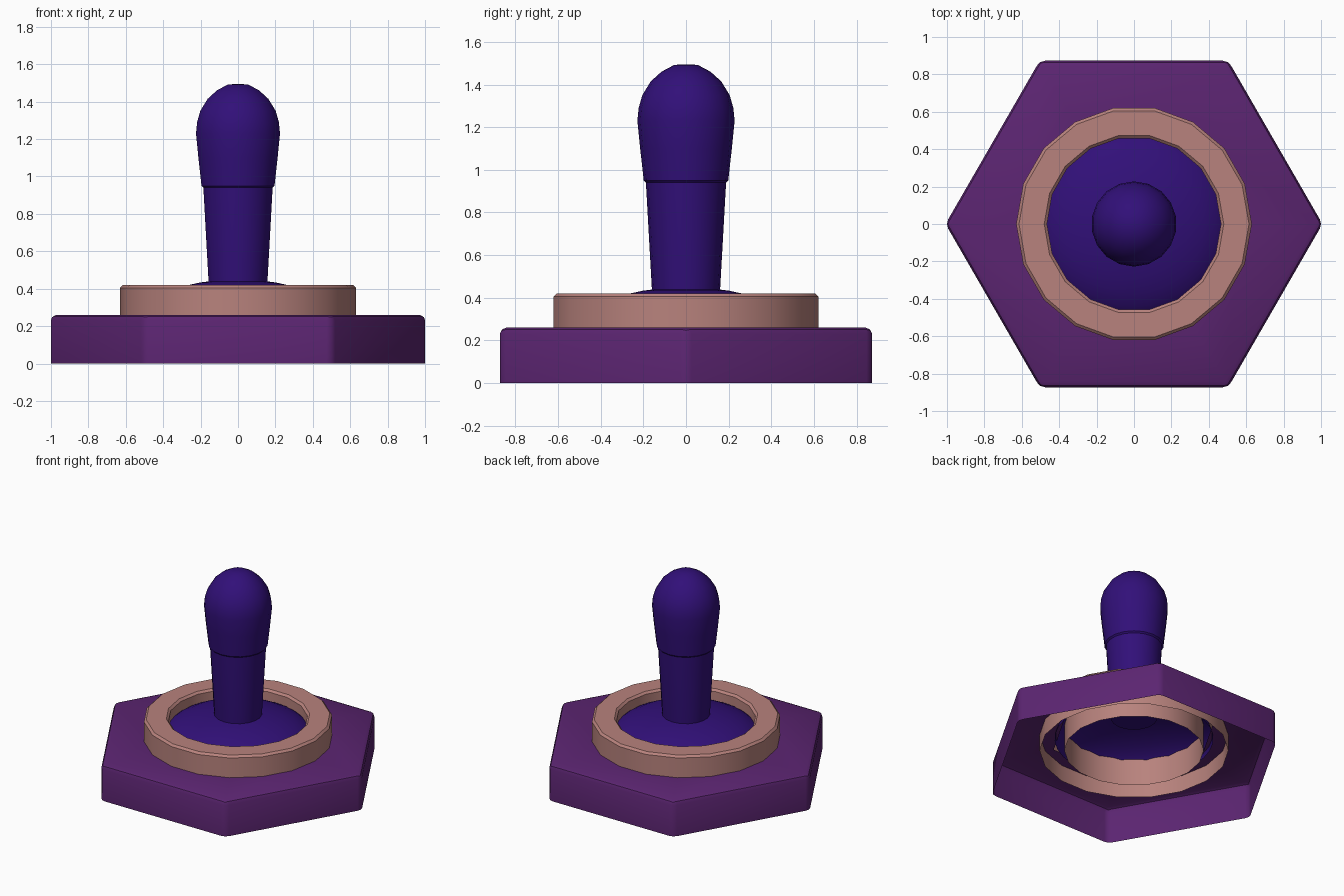
import bpy, bmesh, math

if "Cube" in bpy.data.objects:
    bpy.data.objects.remove(bpy.data.objects["Cube"], do_unlink=True)


def material(name, colour):
    mat = bpy.data.materials.new(name)
    mat.use_nodes = True
    mat.diffuse_color = (*colour, 1)
    mat.node_tree.nodes["Principled BSDF"].inputs["Base Color"].default_value = (*colour, 1)
    return mat


def lathe(name, profile, sides, mat, start=0.0, bevel=0.0, segments=2, angle=35):
    """Turn an open (radius, height) profile around z; radius 0 makes a pole."""
    bm = bmesh.new()
    rings = []
    for r, z in profile:
        if r == 0:
            rings.append([bm.verts.new((0, 0, z))] * sides)
            continue
        turns = [start + math.tau * i / sides for i in range(sides)]
        rings.append([bm.verts.new((r * math.cos(a), r * math.sin(a), z)) for a in turns])
    for low, high in zip(rings, rings[1:]):
        for i in range(sides):
            j = (i + 1) % sides
            corners = [low[i], low[j], high[j], high[i]]
            bm.faces.new(list(dict.fromkeys(corners)))
    mesh = bpy.data.meshes.new(name)
    bm.to_mesh(mesh)
    bm.free()
    mesh.materials.append(mat)
    obj = bpy.data.objects.new(name, mesh)
    bpy.context.collection.objects.link(obj)
    bpy.ops.object.select_all(action="DESELECT")
    obj.select_set(True)
    bpy.context.view_layer.objects.active = obj
    if bevel:
        mod = obj.modifiers.new("soft_edges", "BEVEL")
        mod.width = bevel
        mod.segments = segments
        mod.limit_method = "ANGLE"
        mod.angle_limit = math.radians(30)
        bpy.ops.object.modifier_apply(modifier=mod.name)
    bpy.ops.object.shade_smooth_by_angle(angle=math.radians(angle))
    return obj


purple = material("plum_purple", (0.105, 0.018, 0.165))
pink = material("dusty_pink", (0.48, 0.225, 0.205))
indigo = material("deep_indigo", (0.031, 0.005, 0.19))

# Hexagonal base: open underneath, with a hexagonal hole in its top
lathe("hex_base", [(1.008, 0), (1.008, 0.26), (0.57, 0.26)], 6, purple, bevel=0.03)

# Collar ring: open underneath, reaching down into the base
lathe("collar_ring", [(0.63, 0.14), (0.63, 0.42), (0.465, 0.42), (0.465, 0.14)],
      18, pink, bevel=0.015, segments=1)

# Flattened dome that the stick pivots on
steps = 8
dome = [(0.53 * math.cos(t), 0.23 + 0.22 * math.sin(t))
        for t in (math.pi / 2 * i / steps for i in range(steps))]
lathe("pivot_dome", dome + [(0, 0.45)], 32, indigo)

# Stick: tapered shaft, small step, rounded grip
shaft = [(0, 0.39), (0.155, 0.39), (0.16, 0.44), (0.188, 0.94)]
grip = [(0.198, 0.95), (0.215, 1.1), (0.228, 1.23), (0.222, 1.29), (0.205, 1.35),
        (0.165, 1.415), (0.115, 1.46), (0.055, 1.492), (0, 1.495)]
lathe("stick", shaft + grip, 18, indigo, start=math.pi / 2)
